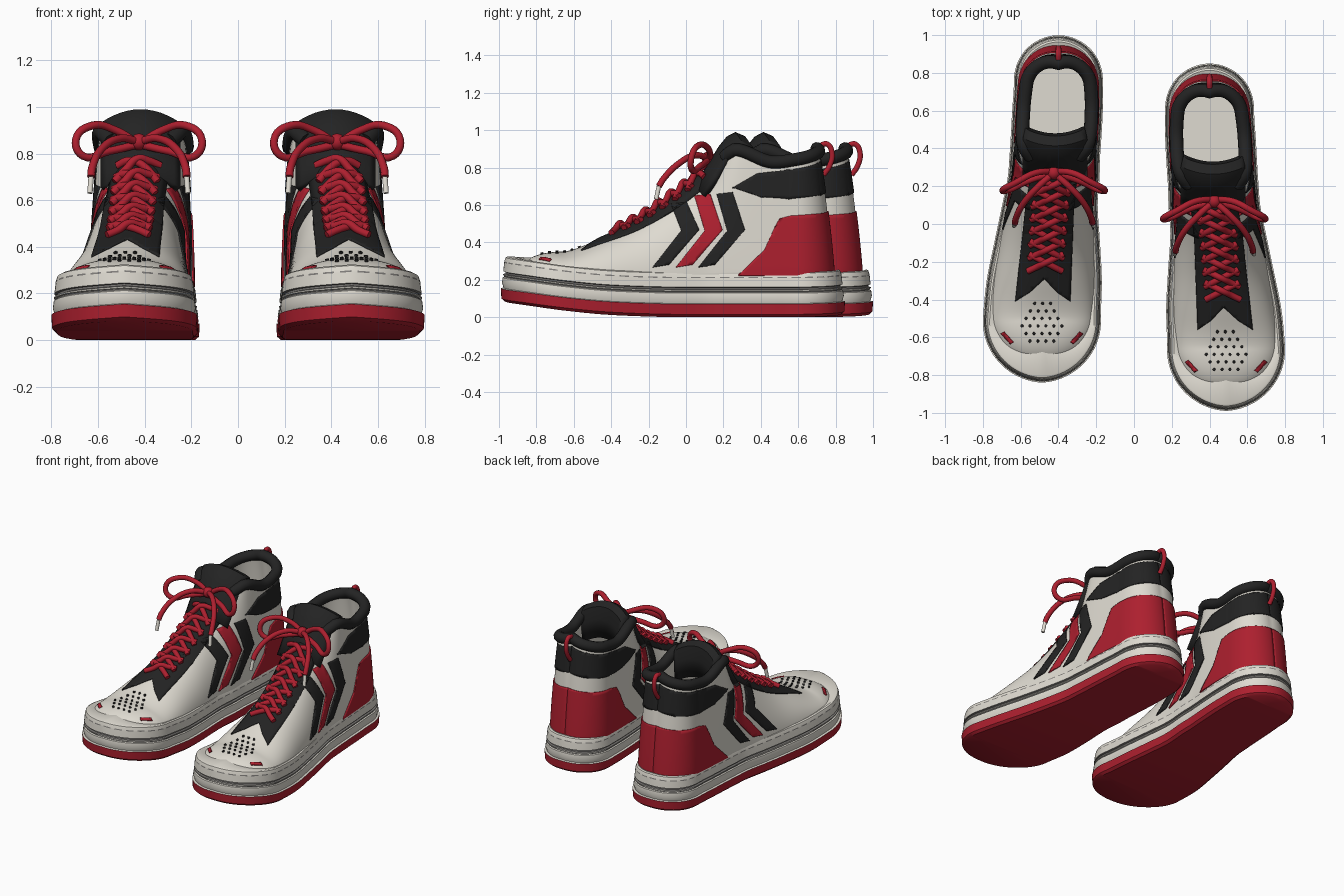
import bpy, bmesh, math
from mathutils import Vector, Matrix

cube = bpy.data.objects.get("Cube")
if cube:
    bpy.data.objects.remove(cube)

# Colours
def material(name, rgb):
    m = bpy.data.materials.new(name)
    m.use_nodes = True
    m.diffuse_color = (*rgb, 1)
    m.node_tree.nodes["Principled BSDF"].inputs["Base Color"].default_value = (*rgb, 1)
    return m

WHITE = material("off white", (0.74, 0.71, 0.64))
BLACK = material("black", (0.017, 0.017, 0.017))
RED = material("red", (0.42, 0.014, 0.028))
GRAY = material("stitch gray", (0.22, 0.21, 0.2))

# Stations from toe to heel. Beyond TY and HY the station turns round the end.
TIP, TY, HY, HEEL, BASE = -1.15, -0.65, 0.6, 1.0, 0.2
FIELDS = ("s", "sole", "w", "t", "h", "k", "lift", "rim", "cx")
STATIONS = [
    (-1.15, .34, .25, 0, .35, 2.4, .085, .185, .49),
    (-.9, .325, .268, 0, .35, 2.4, .065, .1, .49),
    (-.65, .3125, .28, 0, .35, 2.2, .035, .06, .4875),
    (-.45, .305, .272, 0, .425, 2, .015, .06, .475),
    (-.25, .28, .25, 0, .52, 1.9, .005, .06, .46),
    (-.05, .253, .228, 0, .66, 1.9, 0, .06, .445),
    (.1, .243, .22, 0, .78, 2, 0, .06, .425),
    (.2, .24, .216, .12, .85, 1.8, 0, .06, .42),
    (.27, .24, .216, .17, .895, 1.5, 0, .06, .415),
    (.45, .24, .214, .18, .83, 1.4, 0, .06, .405),
    (.6, .236, .208, .168, .845, 1.3, 0, .06, .4),
    (.8, .245, .2, .135, .875, 1.2, .005, .06, .4),
    (1, .25, .19, .1, .9, 1.2, .015, .06, .4)]

def value(field, s):
    """Smooth interpolation of one field along the shoe."""
    c, n = FIELDS.index(field), len(STATIONS)
    i = max([j for j in range(n - 1) if STATIONS[j][0] <= s], default=0)
    def slope(j):
        a, b = STATIONS[max(j - 1, 0)], STATIONS[min(j + 1, n - 1)]
        return (b[c] - a[c]) / (b[0] - a[0])
    a, b = STATIONS[i], STATIONS[i + 1]
    d = b[0] - a[0]
    u = min(max((s - a[0]) / d, 0), 1)
    f = u * u * (3 - 2 * u)
    v = a[c] * (1 - f) + b[c] * f + d * u * (1 - u) * ((1 - u) * slope(i) - u * slope(i + 1))
    return max(v, 0.35) if field == "h" else max(v, 0)

def spot(s, r, side, z):
    """Point at distance r from the shoe axis, and its outward direction."""
    y = min(max(s, TY), HY)
    a = 0
    if s > HY:
        a = (s - HY) / (HEEL - HY) * math.pi / 2
    elif s < TY:
        a = -(TY - s) / (TY - TIP) * math.pi / 2
    out = Vector((side * math.cos(a), math.sin(a), 0))
    return Vector((value("cx", y), y, z)) + out * r, out

def surf(s, v, side, lift=0):
    """Point on the upper at station s and height fraction v."""
    v = min(max(v, 0), 1)
    w, t, h, k = (value(f, s) for f in ("w", "t", "h", "k"))
    p, out = spot(s, t + (w - t) * (1 - v ** k) ** (1 / k), side, BASE + (h - BASE) * v)
    return p + (out * (1 - v) + Vector((0, 0, v))).normalized() * lift

def from_side(side):
    return lambda s, z: surf(s, (z - BASE) / (value("h", s) - BASE), side, .003)

def from_top(dx, y, lift=.003):
    s = y if y > TY else TY - (TY - TIP) * math.atan2(TY - y, abs(dx)) / (math.pi / 2)
    r = math.hypot(dx, min(y - TY, 0))
    w, t, k = (value(f, s) for f in ("w", "t", "k"))
    p = min(max((r - t) / (w - t), 0), 1)
    return surf(s, (1 - p ** k) ** (1 / k), 1 if dx >= 0 else -1, lift)

# Builders
parts = []
def finish(name, data, mats):
    for m in mats:
        data.materials.append(m)
    ob = bpy.data.objects.new("left_" + name, data)
    bpy.context.scene.collection.objects.link(ob)
    parts.append(ob)
    return ob

def mesh_object(name, bm, mats, thick=0, offset=0):
    me = bpy.data.meshes.new(name)
    bm.to_mesh(me)
    bm.free()
    ob = finish(name, me, mats)
    if thick:
        mod = ob.modifiers.new("thickness", "SOLIDIFY")
        mod.thickness, mod.offset = thick, offset
    return ob

def grid(name, rows, mats, closed=True, rule=None, cap=None, thick=0, offset=0):
    """Skin rows of points; cap closes the first row with its own material."""
    bm = bmesh.new()
    vs = [[bm.verts.new(p) for p in row] for row in rows]
    n = len(rows[0])
    for j in range(len(rows) - 1):
        for i in range(n if closed else n - 1):
            k = (i + 1) % n
            f = bm.faces.new((vs[j][i], vs[j][k], vs[j + 1][k], vs[j + 1][i]))
            f.material_index = rule(j, i) if rule else 0
    if cap is not None:
        for i in range(n // 2):
            quad = dict.fromkeys((vs[0][i], vs[0][-i], vs[0][-i - 1], vs[0][i + 1]))
            bm.faces.new(list(quad)).material_index = cap
    bmesh.ops.remove_doubles(bm, verts=bm.verts, dist=1e-5)
    bmesh.ops.recalc_face_normals(bm, faces=bm.faces)
    return mesh_object(name, bm, mats, thick, offset)

def plate(name, polygons, mat, place):
    """Thin flat shapes laid over the upper."""
    bm = bmesh.new()
    for poly in polygons:
        bm.faces.new([bm.verts.new((a, b, 0)) for a, b in poly])
    bmesh.ops.triangulate(bm, faces=bm.faces)
    step = .025
    for axis in (0, 1):
        no = Vector((1 - axis, axis, 0))
        vals = [v.co[axis] for v in bm.verts]
        for i in range(math.ceil(min(vals) / step), math.floor(max(vals) / step) + 1):
            bmesh.ops.bisect_plane(bm, geom=bm.verts[:] + bm.edges[:] + bm.faces[:],
                                   plane_co=no * (i * step), plane_no=no)
    for v in bm.verts:
        v.co = place(v.co.x, v.co.y)
    mesh_object(name, bm, [mat], .009)

def tube(name, paths, radius, mat, smooth=True):
    cu = bpy.data.curves.new(name, "CURVE")
    cu.dimensions, cu.bevel_depth, cu.bevel_resolution = "3D", radius, 3
    cu.use_fill_caps, cu.resolution_u = True, 6
    for path in paths:
        sp = cu.splines.new("BEZIER" if smooth else "POLY")
        pts = sp.bezier_points if smooth else sp.points
        pts.add(len(path) - 1)
        for b, p in zip(pts, path):
            if smooth:
                b.co = p
                b.handle_left_type = b.handle_right_type = "AUTO"
            else:
                b.co = (*p, 1)
    finish(name, cu, [mat])

N = 84
S = [TIP + (HEEL - TIP) * i / N for i in range(N + 1)]
RING = [(s, 1) for s in S] + [(s, -1) for s in S[-2:0:-1]]

# Sole: outsole, midsole, groove and stitched rim as (inset, height) steps
STEPS = [(.02, 0), (.003, .015), (0, .07), (.014, .073), (.006, .1), (.01, .128), (.018, .132),
         (.018, .137), (.012, .14), (.012, .146), (.024, .149), (.024, .157), (.013, .161),
         (.018, .208), (.019, .215), (.026, .235), (.036, .24)]
def sole_row(inset, z):
    return [spot(s, value("sole", s) - inset, d, z + value("lift", s))[0] for s, d in RING]
rows = [sole_row(*st) for st in STEPS]
rows.append([spot(s, value("sole", s) - value("rim", s), d, .232 + value("lift", s))[0] for s, d in RING])
def sole_rule(j, i):
    if j < 2:
        return 1
    return 2 if j in (6, 9, 10, 11) or (j == 13 and i % 3) else 0
grid("sole", rows, [WHITE, RED, GRAY], rule=sole_rule, cap=1)

# Upper shell and insole
grid("upper", [[surf(s, math.sin(j / 26 * math.pi / 2), d) for s, d in RING] for j in range(27)],
     [WHITE], thick=.012, offset=-1)
floor = [[spot(s, value("w", s) * f, d, .28)[0] for s, d in RING] for f in (.84, .86)]
grid("insole", floor, [WHITE], cap=0)

# Padded collar and tongue
back = [s for s in S if s > .2]
tube("collar", [[surf(s, 1, 1) for s in back] + [surf(s, 1, -1) for s in back[-2::-1]]],
     .036, BLACK, smooth=False)
TONGUE = [(.06, .7), (.13, .8), (.19, .9), (.23, .95), (.265, .97), (.3, .955), (.31, .88), (.3, .75)]
grid("tongue", [[(.418 + .16 * u / 6, y + .04 * (u / 6) ** 2, z - .055 * (u / 6) ** 2)
                 for u in range(-6, 7)] for y, z in TONGUE], [BLACK], closed=False, thick=.04)

# Side panels
def chevron(a, top):
    return [(a, top - .01), (a + .085, top), (a + .15, .465), (a - .01, .28), (a - .1, .265), (a + .055, .46)]
COUNTER = [(.28, .225), (.42, .36), (.475, .48), (.5, .525), (.56, .54), (HEEL, .565), (HEEL, .225)]
CUFF = [(.25, .69), (.38, .765), (.55, .785), (.8, .82), (HEEL, .845), (HEEL, .67), (.8, .65), (.55, .63), (.4, .64)]
for side, label in ((1, "outer"), (-1, "inner")):
    at = from_side(side)
    plate(label + "_black_chevrons", [chevron(-.08, .61), chevron(.165, .665)], BLACK, at)
    plate(label + "_red_chevron", [chevron(.045, .655)], RED, at)
    plate(label + "_heel_counter", [COUNTER], RED, at)
    plate(label + "_ankle_cuff", [CUFF], BLACK, at)

# Throat panel, toe vents and toe accents
half = [(.12, .1), (.13, -.2), (.145, -.56), (.07, -.51)]
plate("throat_panel", [half + [(0, -.44)] + [(-x, y) for x, y in half[::-1]]], BLACK, from_top)
def dot(x, y):
    return [(x + .008 * math.cos(a), y + .008 * math.sin(a)) for a in range(6)]
plate("toe_vents", [dot((i - (n - 1) / 2) * .042, -.57 - .04 * j)
                    for j, n in enumerate((3, 4, 5, 6, 5, 4)) for i in range(n)], BLACK, from_top)
plate("toe_accents", [[(d * x, y) for x, y in ((.15, -.775), (.2, -.72), (.215, -.73), (.165, -.785))]
                      for d in (1, -1)], RED, from_top)

# Laces, bow and tips
laces = []
for i in range(7):
    for d in (1, -1):
        laces.append([from_top(d * .09 * (1 - u / 2), -.4 + .068 * i + .0225 * u,
                               .02 + (.016 if d > 0 and u == 2 else 0)) for u in range(5)])
tube("laces", laces, .017, RED)
def pair(points):
    return [[(.425 + d * x, y, z) for x, y, z in points] for d in (1, -1)]
LOOP = [(0, .13, .84), (.1, .12, .9), (.2, .07, .92), (.27, .03, .86), (.24, .03, .79), (.13, .08, .81), (0, .12, .84)]
END = [(0, .12, .85), (.08, .05, .865), (.16, -.04, .82), (.2, -.12, .74), (.205, -.145, .7)]
tube("bow", pair(LOOP) + pair(END), .017, RED)
tube("lace_tips", pair([END[-1], (.21, -.16, .63)]), .012, WHITE)
bm = bmesh.new()
bmesh.ops.create_uvsphere(bm, u_segments=16, v_segments=10, radius=.036,
                          matrix=Matrix.Translation((.425, .12, .85)))
mesh_object("knot", bm, [RED])

# Heel pull loop
tube("pull_loop", [[(.4, y, z) for y, z in ((.72, .92), (.755, .925), (.78, .88), (.768, .81), (.735, .76))]], .015, RED)

# Smooth shading, then the mirrored right shoe set further back
bpy.ops.object.select_all(action="DESELECT")
for ob in parts:
    if ob.type == "MESH":
        ob.select_set(True)
        bpy.context.view_layer.objects.active = ob
bpy.ops.object.shade_smooth_by_angle(angle=math.radians(40))
flip = Matrix.Translation((0, .15, 0)) @ Matrix.Scale(-1, 4, (1, 0, 0))
for ob in parts:
    twin = ob.copy()
    twin.data = ob.data.copy()
    twin.name = ob.name.replace("left", "right", 1)
    twin.data.transform(flip)
    if twin.type == "MESH":
        twin.data.flip_normals()
    bpy.context.scene.collection.objects.link(twin)
